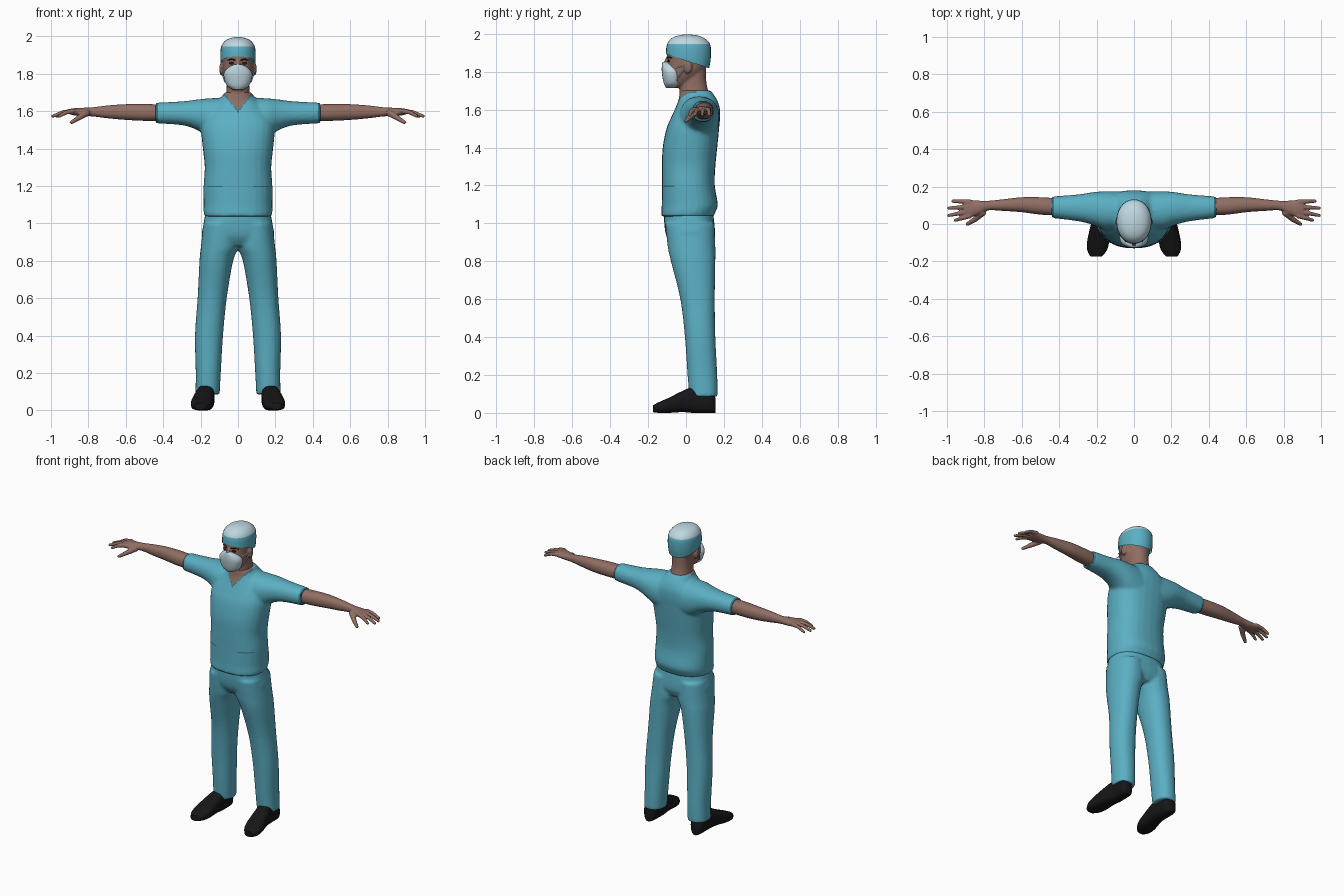
import bpy, bmesh, math
from mathutils import Vector, Matrix

old = bpy.data.objects.get("Cube")
if old:
    bpy.data.objects.remove(old)


def material(name, r, g, b):
    m = bpy.data.materials.new(name)
    m.use_nodes = True
    m.diffuse_color = (r, g, b, 1)
    bsdf = m.node_tree.nodes["Principled BSDF"]
    bsdf.inputs["Base Color"].default_value = (r, g, b, 1)
    bsdf.inputs["Roughness"].default_value = 0.8
    return m


CLOTH = material("teal cloth", 0.105, 0.43, 0.55)
TRIM = material("dark teal trim", 0.04, 0.19, 0.25)
SKIN = material("skin", 0.28, 0.155, 0.125)
PALE = material("pale blue white", 0.52, 0.68, 0.75)
BLACK = material("black leather", 0.008, 0.008, 0.009)
DARK = material("dark brown eye", 0.025, 0.015, 0.012)


def spline(a, b, c, d, t):
    return 0.5 * (2*b + (c - a)*t + (2*a - 5*b + 4*c - d)*t*t + (3*b - a - 3*c + d)*t**3)


def loft(bm, rings, axis="z", power=2.2, sides=28, steps=4):
    """Closed smooth tube; ring = position, low/high of first and second cross axis."""
    dense = []
    for i in range(len(rings) - 1):
        quad = [rings[max(0, min(len(rings) - 1, i + k))] for k in (-1, 0, 1, 2)]
        for s in range(steps):
            dense.append([spline(*v, s / steps) for v in zip(*quad)])
    dense.append(rings[-1])
    loops = []
    for p, a0, a1, b0, b1 in dense:
        loop = []
        for k in range(sides):
            ang = math.tau * k / sides
            c, s = math.cos(ang), math.sin(ang)
            a = (a0 + a1) / 2 + (a1 - a0) / 2 * math.copysign(abs(c) ** (2 / power), c)
            b = (b0 + b1) / 2 + (b1 - b0) / 2 * math.copysign(abs(s) ** (2 / power), s)
            co = {"x": (p, a, b), "y": (a, p, b), "z": (a, b, p)}[axis]
            loop.append(bm.verts.new(co))
        loops.append(loop)
    faces = [bm.faces.new(loops[0]), bm.faces.new(loops[-1])]
    for lo, hi in zip(loops, loops[1:]):
        for k in range(sides):
            n = (k + 1) % sides
            faces.append(bm.faces.new((lo[k], lo[n], hi[n], hi[k])))
    bmesh.ops.recalc_face_normals(bm, faces=faces)


def symmetric(rings):
    """Rings given as height, half width, front, back."""
    return [(z, -w, w, f, b) for z, w, f, b in rings]


def ball(bm, centre, size):
    m = Matrix.Translation(centre) @ Matrix.Diagonal((*size, 1))
    bmesh.ops.create_uvsphere(bm, u_segments=16, v_segments=10, radius=1, matrix=m)


def tube(bm, points, r0, r1):
    """Tapered rounded limb through the points."""
    pts = [Vector(p) for p in points]
    n = len(pts) - 1
    rad = [r0 + (r1 - r0) * i / n for i in range(n + 1)]
    for p, r in zip(pts, rad):
        ball(bm, p, (r, r, r))
    for i in range(n):
        d = pts[i + 1] - pts[i]
        m = Matrix.Translation((pts[i] + pts[i + 1]) / 2) @ d.to_track_quat("Z", "Y").to_matrix().to_4x4()
        bmesh.ops.create_cone(bm, cap_ends=True, segments=12, radius1=rad[i],
                              radius2=rad[i + 1], depth=d.length, matrix=m)


def mirror(bm):
    geo = bmesh.ops.duplicate(bm, geom=bm.verts[:] + bm.edges[:] + bm.faces[:])["geom"]
    for v in geo:
        if isinstance(v, bmesh.types.BMVert):
            v.co.x = -v.co.x
    bmesh.ops.reverse_faces(bm, faces=[f for f in geo if isinstance(f, bmesh.types.BMFace)])


def finish(name, bm, mats, voxel=0, smooth=3, cuts=(), rule=None, trim_plane=None):
    """Fuse the pieces, cut colour borders, and colour faces by a rule."""
    me = bpy.data.meshes.new(name)
    bm.to_mesh(me)
    bm.free()
    ob = bpy.data.objects.new(name, me)
    bpy.context.collection.objects.link(ob)
    if voxel:
        mod = ob.modifiers.new("fuse", "REMESH")
        mod.mode, mod.voxel_size = "VOXEL", voxel
        mod = ob.modifiers.new("soften", "SMOOTH")
        mod.factor, mod.iterations = 0.5, smooth
        deps = bpy.context.evaluated_depsgraph_get()
        me = bpy.data.meshes.new_from_object(ob.evaluated_get(deps))
        ob.modifiers.clear()
        ob.data = me
    me.materials.clear()
    for m in mats:
        me.materials.append(m)
    bm = bmesh.new()
    bm.from_mesh(me)
    for co, no in list(cuts) + ([trim_plane] if trim_plane else []):
        bmesh.ops.bisect_plane(bm, geom=bm.verts[:] + bm.edges[:] + bm.faces[:], dist=1e-5,
                               plane_co=co, plane_no=no, clear_outer=(co, no) == trim_plane)
    for f in bm.faces:
        f.smooth = True
        f.material_index = rule(f.calc_center_median()) if rule else 0
    bm.to_mesh(me)
    bm.free()
    me.set_sharp_from_angle(angle=math.radians(50))
    return ob


# Scrub top: sleeves and torso fused, with V neck, pocket seams and hems
bm = bmesh.new()
loft(bm, [(0, -.03, .17, 1.42, 1.66), (.09, -.035, .175, 1.43, 1.67), (.16, -.03, .175, 1.46, 1.668),
          (.22, -.005, .17, 1.5, 1.662), (.3, .015, .158, 1.525, 1.652), (.44, .032, .147, 1.535, 1.645)], "x")
mirror(bm)
loft(bm, symmetric([(1.035, .178, -.13, .145), (1.06, .184, -.13, .155), (1.1, .184, -.128, .168),
                    (1.2, .184, -.127, .152), (1.3, .178, -.127, .155), (1.4, .188, -.123, .165),
                    (1.5, .197, -.103, .175), (1.56, .188, -.078, .18), (1.61, .155, -.055, .178),
                    (1.65, .115, -.04, .165), (1.675, .088, -.035, .15), (1.7, .074, -.035, .13)]), power=2.35)
SLOPE, VEE, BAND = 1.2, 1.605, 0.018
cuts = [((0, 0, h), (s * SLOPE, 0, -1)) for s in (-1, 1) for h in (VEE, VEE - BAND)]
cuts += [((s * x, 0, 0), (1, 0, 0)) for s in (-1, 1) for x in (.08, .165, .428)]
cuts += [((0, 0, z), (0, 0, 1)) for z in (1.193, 1.2, 1.043)]


def top_rule(c):
    above = c.z - VEE - SLOPE * abs(c.x)
    if c.y < .05 and abs(c.x) < .12 and above > 0:
        return 2
    collar = c.y < .05 and abs(c.x) < .12 and above > -BAND
    pocket = c.y < 0 and .08 < abs(c.x) < .165 and 1.193 < c.z < 1.2
    return int(collar and above > -BAND * .5 or pocket or abs(c.x) > .428 or c.z < 1.043)


finish("scrub_top", bm, [CLOTH, TRIM, SKIN], .01, 3, cuts, top_rule)

# Trousers
bm = bmesh.new()
loft(bm, [(1.0, 0, .185, -.11, .15), (.88, -.004, .198, -.097, .155), (.8, .026, .206, -.08, .155),
          (.6, .06, .216, -.03, .152), (.4, .08, .23, -.006, .155), (.2, .092, .226, .008, .165),
          (.085, .098, .228, .018, .167)])
mirror(bm)
loft(bm, symmetric([(1.07, .172, -.115, .14), (1.0, .184, -.115, .15), (.93, .19, -.103, .152),
                    (.88, .12, -.07, .13)]), power=2.4)
finish("trousers", bm, [CLOTH], .01)

# Shoes
bm = bmesh.new()
loft(bm, [(.155, .15, .2, 0, .08), (.13, .13, .218, 0, .12), (.04, .125, .222, 0, .135),
          (-.02, .128, .235, .004, .115), (-.09, .132, .25, 0, .08), (-.14, .145, .25, 0, .058),
          (-.175, .172, .232, .004, .04)], "y", 2.7)
mirror(bm)
finish("shoes", bm, [BLACK])

# Bare arms with hands
bm = bmesh.new()
loft(bm, [(.4, .045, .137, 1.547, 1.635), (.5, .05, .143, 1.548, 1.638), (.6, .063, .143, 1.553, 1.637),
          (.7, .07, .132, 1.562, 1.63), (.78, .073, .124, 1.572, 1.62), (.83, .05, .125, 1.572, 1.618),
          (.88, .034, .128, 1.578, 1.615), (.905, .04, .122, 1.585, 1.61)], "x")
for base, tip, reach in ((.118, .122, .968), (.092, .085, .99), (.067, .046, .99), (.043, .02, .955)):
    tube(bm, [(.88, base, 1.6), ((.88 + reach) / 2, (base + tip) / 2, 1.594), (reach, tip, 1.573)], .014, .009)
tube(bm, [(.81, .06, 1.59), (.85, .025, 1.565), (.89, 0, 1.54)], .019, .01)
mirror(bm)
finish("arms", bm, [SKIN], .005, 2)

# Head with neck, ears and nose
bm = bmesh.new()
loft(bm, symmetric([(1.6, .075, -.02, .14), (1.67, .066, -.032, .125), (1.74, .06, -.035, .108),
                    (1.82, .06, -.03, .105)]))
loft(bm, symmetric([(1.715, .03, -.092, -.01), (1.74, .054, -.103, .03), (1.79, .076, -.104, .085),
                    (1.85, .083, -.098, .115), (1.92, .085, -.098, .12), (1.97, .055, -.06, .08)]))
for s in (-1, 1):
    ball(bm, (s * .088, .01, 1.825), (.012, .022, .036))
tube(bm, [(0, -.094, 1.875), (0, -.112, 1.83)], .01, .014)
finish("head", bm, [SKIN], .006, 2)

# Surgical cap, pale on the crown, cut off along a slope toward the nape
bm = bmesh.new()
loft(bm, symmetric([(1.79, .083, -.1, .115), (1.85, .092, -.105, .128), (1.9, .094, -.106, .132),
                    (1.945, .09, -.1, .127), (1.975, .07, -.078, .1), (1.99, .042, -.045, .065),
                    (1.996, .012, -.01, .025)]), power=2.1)
finish("surgical_cap", bm, [CLOTH, PALE], cuts=[((0, 0, 1.945), (0, 0, 1))],
       rule=lambda c: int(c.z > 1.945), trim_plane=((0, 0, 1.858), (0, -.33, -1)))

# Face mask with side straps
bm = bmesh.new()
loft(bm, symmetric([(1.715, .028, -.105, -.04), (1.735, .058, -.116, -.025), (1.77, .073, -.124, -.02),
                    (1.805, .075, -.128, -.025), (1.835, .05, -.127, -.05), (1.85, .018, -.124, -.08)]))
finish("face_mask", bm, [PALE])
bm = bmesh.new()
for z in (1.755, 1.82):
    tube(bm, [(.07, -.05, z), (.084, -.02, (z + 1.82) / 2 + .01), (.092, .008, 1.83)], .003, .003)
mirror(bm)
finish("mask_straps", bm, [PALE])

# Eyes and eyebrows
bm = bmesh.new()
ball(bm, (.034, -.091, 1.857), (.015, .006, .007))
tube(bm, [(.016, -.097, 1.873), (.036, -.091, 1.878), (.056, -.075, 1.872)], .004, .003)
mirror(bm)
finish("eyes_and_brows", bm, [DARK])
